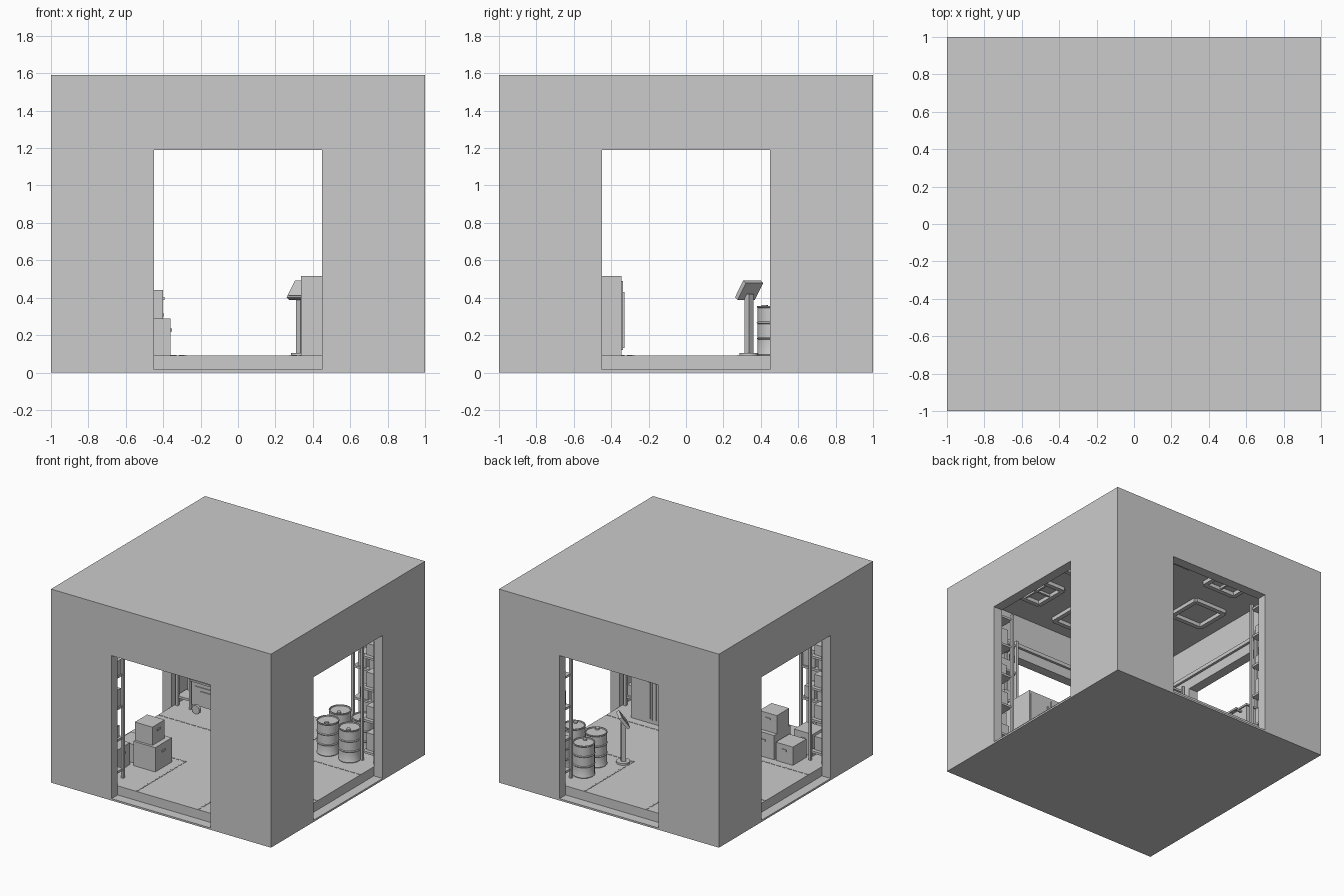
import bpy, bmesh, math, random
from mathutils import Matrix, Vector

if "Cube" in bpy.data.objects:
    bpy.data.objects.remove(bpy.data.objects["Cube"])

random.seed(4)
grey = bpy.data.materials.new("plain_grey")
grey.diffuse_color = (0.6, 0.6, 0.6, 1)
grey.use_nodes = True
grey.node_tree.nodes["Principled BSDF"].inputs["Base Color"].default_value = grey.diffuse_color
FLOOR, CEIL, IN = 0.09, 1.55, 0.92


def finish(bm, name, matrix=None):
    me = bpy.data.meshes.new(name)
    bm.to_mesh(me)
    bm.free()
    me.materials.append(grey)
    ob = bpy.data.objects.new(name, me)
    if matrix:
        ob.matrix_world = matrix
    bpy.context.collection.objects.link(ob)
    return ob


def add_box(bm, x0, x1, y0, y1, z0, z1):
    m = Matrix.Translation(((x0 + x1) / 2, (y0 + y1) / 2, (z0 + z1) / 2)) @ \
        Matrix.Diagonal((x1 - x0, y1 - y0, z1 - z0, 1))
    bmesh.ops.create_cube(bm, size=1, matrix=m)


def boxes(name, dims, matrix=None):
    bm = bmesh.new()
    for d in dims:
        add_box(bm, *d)
    return finish(bm, name, matrix)


def lathe(name, profile, loc, rot=None, sides=20):
    bm = bmesh.new()
    vs = [bm.verts.new((r, 0, z)) for r, z in profile]
    es = [bm.edges.new(p) for p in zip(vs, vs[1:])]
    bmesh.ops.spin(bm, geom=vs + es, axis=(0, 0, 1), cent=(0, 0, 0),
                   angle=math.tau, steps=sides)
    bmesh.ops.remove_doubles(bm, verts=bm.verts, dist=1e-5)
    bmesh.ops.recalc_face_normals(bm, faces=bm.faces)
    ob = finish(bm, name, Matrix.Translation(loc) @ (rot or Matrix()))
    bpy.context.view_layer.objects.active = ob
    ob.select_set(True)
    bpy.ops.object.shade_smooth_by_angle(angle=math.radians(35))
    ob.select_set(False)
    return ob


# room shell: hollow block with a doorway in each wall
shell = boxes("room_shell", [(-1, 1, -1, 1, 0, 1.59)])
cutters = [boxes("room_cutter", [(-IN, IN, -IN, IN, 0.015, CEIL)]),
           boxes("door_cutter_x", [(-1.2, 1.2, -0.45, 0.45, 0.015, 1.19)]),
           boxes("door_cutter_y", [(-0.45, 0.45, -1.2, 1.2, 0.015, 1.19)])]
bpy.context.view_layer.objects.active = shell
for c in cutters:
    mod = shell.modifiers.new("cut", 'BOOLEAN')
    mod.operation, mod.solver, mod.object = 'DIFFERENCE', 'EXACT', c
    bpy.ops.object.modifier_apply(modifier=mod.name)
for c in cutters:
    bpy.data.objects.remove(c)

boxes("floor_slab", [(-IN, IN, -IN, IN, 0.015, FLOOR)])

# dashed floor markings around the four corner bays
dashes = []
for sx in (-1, 1):
    for sy in (-1, 1):
        for i in range(13):
            t = 0.28 + i * 0.05
            a, b = sorted((sx * t, sx * (t + 0.035)))
            dashes.append((a, b, sy * 0.28 - 0.006, sy * 0.28 + 0.006, FLOOR, FLOOR + 0.003))
            a, b = sorted((sy * t, sy * (t + 0.035)))
            dashes.append((sx * 0.28 - 0.006, sx * 0.28 + 0.006, a, b, FLOOR, FLOOR + 0.003))
boxes("floor_markings", dashes)

# wall rails above the doors
boxes("wall_rails", [(-IN, IN, s * 0.91 - 0.01, s * 0.91 + 0.01, 1.27, 1.30) for s in (-1, 1)] +
      [(s * 0.91 - 0.01, s * 0.91 + 0.01, -0.9, 0.9, 1.27, 1.30) for s in (-1, 1)])


# ceiling light frames
def ceiling_frame(x, y, bars):
    h, w, z0 = 0.14, 0.018, CEIL - 0.03
    parts = [(x - h, x + h, y + s * h - w, y + s * h + w, z0, CEIL) for s in (-1, 1)]
    parts += [(x + s * h - w, x + s * h + w, y - h, y + h, z0, CEIL) for s in (-1, 1)]
    if bars:
        parts += [(x - h, x + h, y - 0.008, y + 0.008, z0 + 0.01, CEIL),
                  (x - 0.008, x + 0.008, y - h, y + h, z0 + 0.01, CEIL)]
    boxes("ceiling_frame", parts)


for s in (-1, 1):
    for t in (-1, 1):
        ceiling_frame(s * 0.52, t * 0.52, True)
    ceiling_frame(s * 0.63, 0, False)
    ceiling_frame(0, s * 0.63, False)


# shelf racks with stored boxes, on both sides of every doorway
def rack(matrix, x0, x1):
    y0, y1 = -0.91, -0.78
    parts = [(x - 0.01, x + 0.01, y - 0.01, y + 0.01, FLOOR, 1.22)
             for x in (x0, x1) for y in (y0 + 0.01, y1)]
    levels = (0.15, 0.41, 0.67, 0.93, 1.17)
    parts += [(x0, x1, y0, y1, z, z + 0.018) for z in levels]
    boxes("shelf_rack", parts, matrix)
    stock = []
    for z in levels[:4]:
        x = x0 + 0.03
        while x < x1 - 0.1:
            w = random.uniform(0.07, 0.11)
            stock.append((x, x + w, y0 + 0.015, y1 - 0.015, z + 0.018,
                          z + 0.018 + random.uniform(0.08, 0.15)))
            x += w + 0.025
    boxes("shelf_boxes", stock, matrix)


for k in range(4):
    m = Matrix.Rotation(k * math.pi / 2, 4, 'Z')
    rack(m, 0.5, 0.9)
    rack(m, -0.76, -0.5)


# front left bay: stacked cartons with latch plates
def carton(x0, x1, y0, y1, z0, z1):
    xm, ym, zm = (x0 + x1) / 2, (y0 + y1) / 2, z0 + (z1 - z0) * 0.65
    boxes("carton", [(x0, x1, y0, y1, z0, z1),
                     (x1, x1 + 0.006, ym - 0.02, ym + 0.02, zm, zm + 0.015),
                     (xm - 0.02, xm + 0.02, y1, y1 + 0.006, zm, zm + 0.015)])


carton(-0.56, -0.36, -0.56, -0.345, FLOOR, 0.29)
carton(-0.56, -0.40, -0.54, -0.38, 0.29, 0.44)
carton(-0.73, -0.575, -0.52, -0.345, FLOOR, 0.24)
carton(-0.76, -0.59, -0.72, -0.56, FLOOR, 0.27)

# front right bay: double-door cabinet
cab = [(0.338, 0.74, -0.62, -0.345, FLOOR, 0.515)]
for x in (0.345, 0.545):
    cab.append((x, x + 0.185, -0.345, -0.338, 0.12, 0.49))
for x in (0.505, 0.56):
    cab.append((x, x + 0.012, -0.338, -0.33, 0.13, 0.43))
boxes("cabinet", cab)

# back right bay: ribbed drums
drum = [(0, 0), (0.082, 0), (0.085, 0.006), (0.082, 0.012), (0.082, 0.086),
        (0.087, 0.092), (0.082, 0.098), (0.082, 0.170), (0.087, 0.176), (0.082, 0.182),
        (0.082, 0.255), (0.086, 0.260), (0.085, 0.266), (0.077, 0.266), (0.075, 0.258), (0, 0.258)]
for x, y in ((0.49, 0.468), (0.69, 0.465), (0.46, 0.67), (0.67, 0.665)):
    lathe("drum", drum, (x, y, FLOOR))
    lathe("drum_cap", [(0, 0), (0.016, 0), (0.016, 0.012), (0, 0.012)],
          (x + 0.02, y - 0.045, FLOOR + 0.258), sides=12)

# control console facing the room centre
cx, cy = 0.335, 0.337
lathe("console_base", [(0, 0), (0.052, 0), (0.052, 0.015), (0, 0.015)], (cx, cy, FLOOR))
turn = Matrix.Translation((cx, cy, 0)) @ Matrix.Rotation(-math.pi / 4, 4, 'Z')
boxes("console_post", [(-0.017, 0.017, -0.017, 0.017, FLOOR, 0.42)], turn)
tilt = turn @ Matrix.Translation((0, 0, 0.44)) @ Matrix.Rotation(math.radians(55), 4, 'X')
boxes("console_screen", [(-0.065, 0.065, -0.055, 0.055, -0.012, 0.012),
                         (-0.055, 0.055, -0.045, 0.045, 0.012, 0.015)], tilt)

# back left bay: wheeled cart with a push handle
boxes("cart_body", [(-0.75, -0.47, 0.47, 0.76, 0.15, 0.34),
                    (-0.76, -0.46, 0.46, 0.77, 0.34, 0.355),
                    (-0.72, -0.50, 0.463, 0.47, 0.20, 0.31),
                    (-0.66, -0.56, 0.455, 0.463, 0.27, 0.282)])
handle = [(-0.46, -0.41, y, y + 0.015, 0.30, 0.315) for y in (0.52, 0.70)]
boxes("cart_handle", handle + [(-0.41, -0.395, 0.51, 0.725, 0.30, 0.315)])
for x in (-0.70, -0.52):
    for y in (0.46, 0.75):
        lathe("cart_wheel", [(0, -0.012), (0.035, -0.012), (0.035, 0.012), (0, 0.012)],
              (x, y, FLOOR + 0.035), Matrix.Rotation(math.pi / 2, 4, 'X'), 16)
